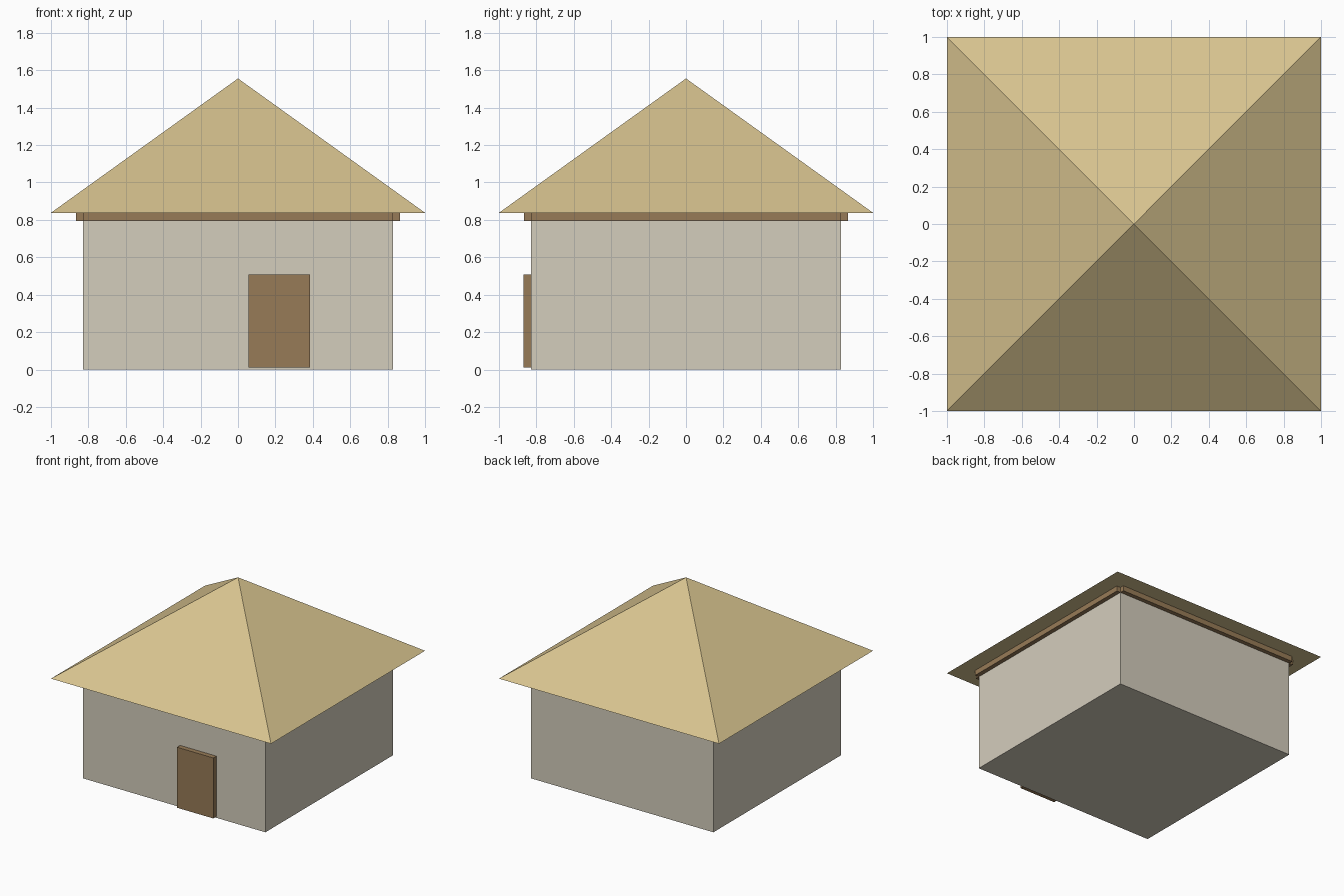
import bpy
import math

if "Cube" in bpy.data.objects:
    bpy.data.objects.remove(bpy.data.objects["Cube"])


def material(name, srgb):
    """Flat colour from 0-255 sRGB values, stored as linear."""
    mat = bpy.data.materials.new(name)
    lin = [((c / 255 + 0.055) / 1.055) ** 2.4 for c in srgb]
    mat.diffuse_color = (*lin, 1)
    mat.use_nodes = True
    mat.node_tree.nodes["Principled BSDF"].inputs["Base Color"].default_value = mat.diffuse_color
    return mat


PLASTER = material("plaster", (212, 205, 188))
WOOD = material("brown wood", (151, 123, 87))
THATCH = material("straw thatch", (215, 195, 143))


def box(name, low, high, mat):
    """Axis-aligned box between two corners."""
    centre = [(a + b) / 2 for a, b in zip(low, high)]
    bpy.ops.mesh.primitive_cube_add(size=1, location=centre)
    ob = bpy.context.object
    ob.name = name
    ob.scale = [b - a for a, b in zip(low, high)]
    bpy.ops.object.transform_apply(location=False, rotation=False, scale=True)
    ob.data.materials.append(mat)
    return ob


WALL = 0.83      # half width of the house
EAVE = 0.838     # underside of the roof
APEX = 1.556
BEAM = 0.035     # half thickness of the eave beams

# Walls
box("walls", (-WALL, -WALL, 0), (WALL, WALL, 0.83), PLASTER)

# Door, standing slightly proud of the front wall
box("door", (0.055, -0.87, 0.01), (0.385, -0.79, 0.507), WOOD)

# Eave beams centred on the wall faces, with open notches at the corners
z0, z1 = 0.795, 0.865
for side, s in (("front", -1), ("back", 1)):
    box(side + "_beam", (-WALL, s * WALL - BEAM, z0), (WALL, s * WALL + BEAM, z1), WOOD)
for side, s in (("left", -1), ("right", 1)):
    box(side + "_beam", (s * WALL - BEAM, -WALL, z0), (s * WALL + BEAM, WALL, z1), WOOD)

# Pyramid roof
bpy.ops.mesh.primitive_cone_add(vertices=4, radius1=math.sqrt(2), radius2=0,
                                depth=APEX - EAVE,
                                location=(0, 0, (APEX + EAVE) / 2),
                                rotation=(0, 0, math.pi / 4))
roof = bpy.context.object
roof.name = "roof"
bpy.ops.object.transform_apply(location=False, rotation=True, scale=False)
roof.data.materials.append(THATCH)
